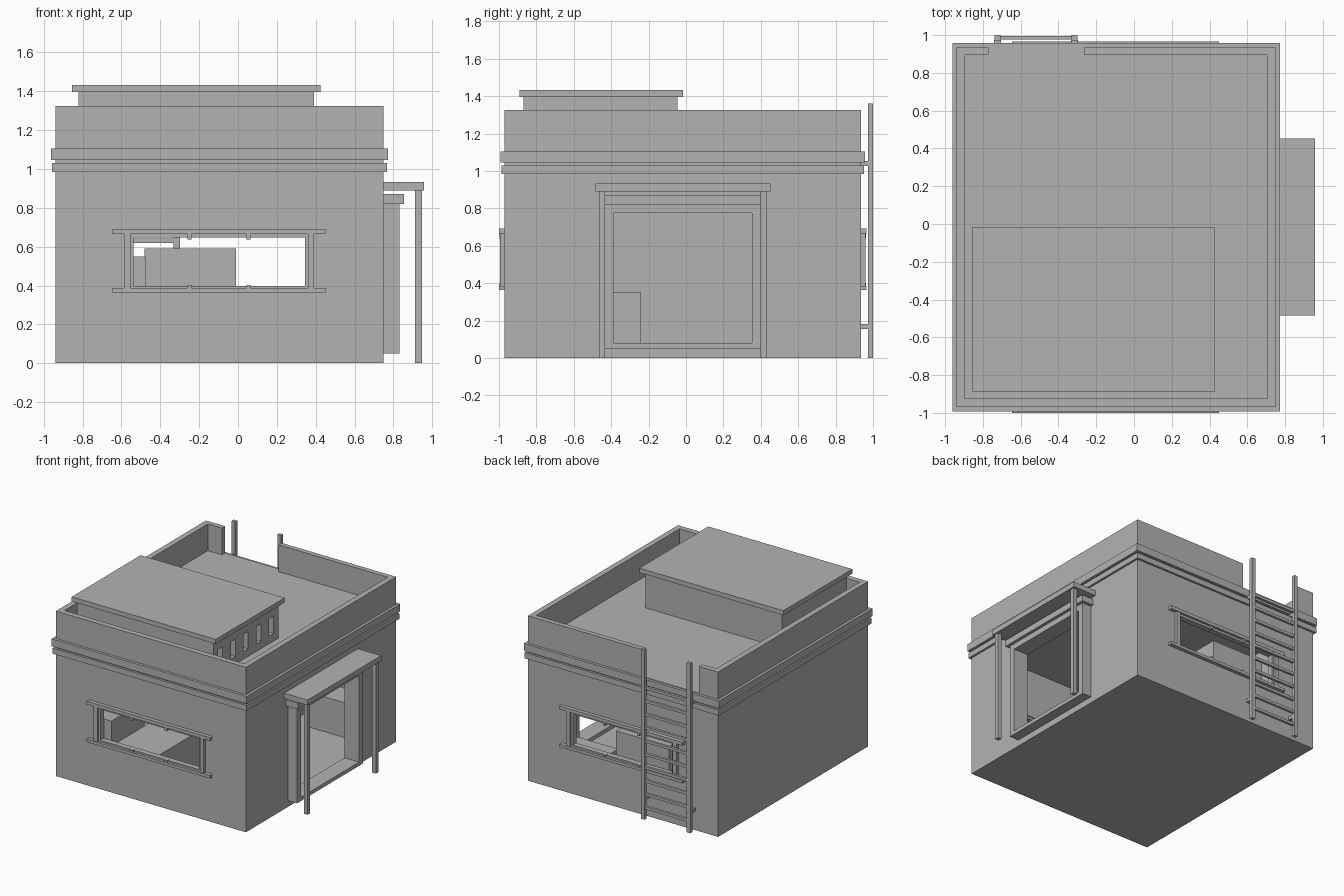
import bpy, bmesh
from mathutils import Matrix, Vector

if "Cube" in bpy.data.objects:
    bpy.data.objects.remove(bpy.data.objects["Cube"])

grey = bpy.data.materials.new("plain grey")
grey.diffuse_color = (0.45, 0.45, 0.45, 1)
grey.use_nodes = True
grey.node_tree.nodes["Principled BSDF"].inputs["Base Color"].default_value = grey.diffuse_color


def finish(name, bm):
    me = bpy.data.meshes.new(name)
    bm.to_mesh(me)
    bm.free()
    me.materials.append(grey)
    ob = bpy.data.objects.new(name, me)
    bpy.context.collection.objects.link(ob)
    return ob


def box(name, x0, x1, y0, y1, z0, z1):
    """Box from its limits on each axis."""
    bm = bmesh.new()
    size = Vector((x1 - x0, y1 - y0, z1 - z0))
    mid = Vector((x0 + x1, y0 + y1, z0 + z1)) / 2
    bmesh.ops.create_cube(bm, size=1, matrix=Matrix.Translation(mid) @ Matrix.Diagonal(size).to_4x4())
    return finish(name, bm)


def cylinder(name, x, y, z0, z1, r):
    bm = bmesh.new()
    bmesh.ops.create_cone(bm, cap_ends=True, segments=16, radius1=r, radius2=r, depth=z1 - z0,
                          matrix=Matrix.Translation((x, y, (z0 + z1) / 2)))
    return finish(name, bm)


def cut(target, *limits):
    """Subtract a box from the target."""
    cutter = box("cutter", *limits)
    cutter.hide_render = True
    mod = target.modifiers.new("cut", 'BOOLEAN')
    mod.operation, mod.solver, mod.object = 'DIFFERENCE', 'EXACT', cutter
    bpy.context.view_layer.objects.active = target
    bpy.ops.object.modifier_apply(modifier=mod.name)
    bpy.data.objects.remove(cutter)


# Main shell: hollow room, roof well, ladder gap, window and door openings
X0, X1, Y0, Y1 = -0.94, 0.75, -0.97, 0.935
ROOF = 1.11
shell = box("house_shell", X0, X1, Y0, Y1, 0, 1.325)
cut(shell, X0 + 0.045, X1 - 0.045, Y0 + 0.045, Y1 - 0.04, 0.05, 1.05)
cut(shell, X0 + 0.045, X1 - 0.045, Y0 + 0.045, Y1 - 0.04, ROOF, 1.5)
cut(shell, -0.77, -0.265, Y1 - 0.1, Y1 + 0.1, ROOF, 1.5)
cut(shell, -0.555, 0.365, Y0 - 0.1, Y0 + 0.1, 0.385, 0.665)
cut(shell, -0.555, 0.365, Y1 - 0.1, Y1 + 0.1, 0.385, 0.665)
cut(shell, X1 - 0.1, X1 + 0.1, -0.39, 0.355, 0.08, 0.775)

# Two trim bands around the walls
for name, out, z0, z1 in (("upper_trim", 0.022, 1.045, 1.105), ("lower_trim", 0.017, 0.985, 1.03)):
    band = box(name, X0 - out, X1 + out, Y0 - out, Y1 + out, z0, z1)
    cut(band, X0 + 0.005, X1 - 0.005, Y0 + 0.005, Y1 - 0.005, z0 - 0.1, z1 + 0.1)

# Rooftop room with slits and a flat cap
room = box("roof_room", -0.82, 0.39, -0.87, -0.045, ROOF - 0.01, 1.40)
for i in range(5):
    y = -0.457 + (i - 2) * 0.162
    cut(room, 0.35, 0.5, y - 0.028, y + 0.028, 1.17, 1.31)
box("roof_room_cap", -0.855, 0.425, -0.89, -0.015, 1.395, 1.432)

# Matching windows on the front and back walls
for side, wall, s in (("front", Y0, -1), ("back", Y1, 1)):
    def part(name, x0, x1, depth, out, z0, z1):
        ya, yb = sorted((wall - s * depth, wall + s * out))
        box(f"{side}_window_{name}", x0, x1, ya, yb, z0, z1)
    part("top_rail", -0.645, 0.45, 0.005, 0.03, 0.665, 0.692)
    part("sill", -0.645, 0.45, 0.005, 0.03, 0.363, 0.386)
    part("left_post", -0.587, -0.553, 0.005, 0.025, 0.386, 0.665)
    part("right_post", 0.36, 0.392, 0.005, 0.025, 0.386, 0.665)
    part("left_frame", -0.556, -0.537, 0.035, 0.01, 0.386, 0.665)
    part("right_frame", 0.345, 0.366, 0.035, 0.01, 0.386, 0.665)
    part("top_frame", -0.54, 0.35, 0.035, 0.01, 0.646, 0.666)
    part("bottom_frame", -0.54, 0.35, 0.035, 0.01, 0.384, 0.398)
    for x in (-0.25, 0.055):
        part("upper_catch", x - 0.01, x + 0.01, 0.0, 0.027, 0.638, 0.666)
        part("lower_catch", x - 0.01, x + 0.01, 0.0, 0.027, 0.385, 0.402)

# Door surround
for name, y0, y1 in (("front_door_jamb", -0.435, -0.388), ("back_door_jamb", 0.353, 0.40)):
    box(name, 0.70, 0.83, y0, y1, 0.05, 0.82)
box("door_lintel", 0.70, 0.83, -0.39, 0.355, 0.775, 0.82)
box("door_threshold", 0.70, 0.83, -0.39, 0.355, 0.05, 0.08)
box("door_head", 0.74, 0.855, -0.46, 0.425, 0.82, 0.87)

# Canopy on two posts
box("canopy", 0.74, 0.957, -0.485, 0.452, 0.89, 0.932)
for name, y in (("front_canopy_post", -0.45), ("back_canopy_post", 0.415)):
    box(name, 0.912, 0.946, y - 0.016, y + 0.016, 0, 0.895)

# Ladder on the back wall
for name, x in (("left", -0.722), ("right", -0.315)):
    box(f"ladder_{name}_rail", x - 0.016, x + 0.016, 0.972, 1.0, 0, 1.362)
    for z in (0.168, 1.04):
        box(f"ladder_{name}_bracket", x - 0.018, x + 0.018, Y1 - 0.01, 0.975, z - 0.013, z + 0.013)
for i in range(10):
    z = 0.095 + i * 0.107
    box("ladder_rung", -0.715, -0.32, 0.976, 0.996, z - 0.011, z + 0.011)

# Furniture inside
box("side_table", X0 + 0.04, -0.475, Y0 + 0.04, -0.51, 0.04, 0.55)
cylinder("pot", -0.68, -0.70, 0.545, 0.62, 0.07)
box("low_bench", -0.475, -0.1, Y0 + 0.04, -0.24, 0.04, 0.35)
box("cupboard", -0.48, -0.01, 0.62, Y1 - 0.035, 0.04, 0.59)
box("chest", 0.12, 0.50, 0.69, Y1 - 0.035, 0.04, 0.33)
